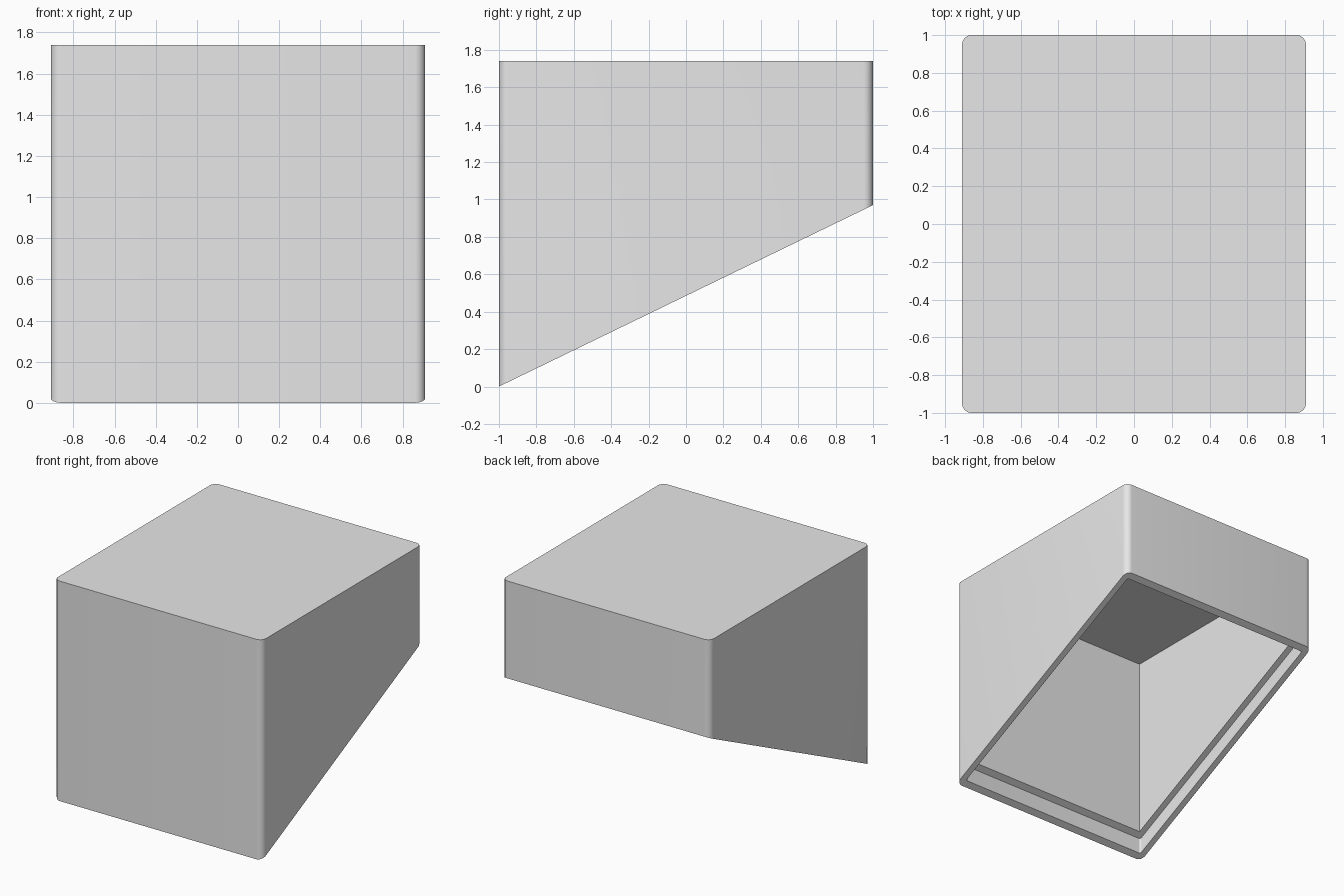
import bpy
import bmesh
from math import cos, sin, pi, radians

cube = bpy.data.objects.get("Cube")
if cube:
    bpy.data.objects.remove(cube, do_unlink=True)

HALF_X, HALF_Y, HEIGHT = 0.91, 1.0, 1.74
SLOPE = 0.97 / (2 * HALF_Y)
CORNER_STEPS = 8


def slanted(lift):
    return lambda y: lift + SLOPE * (y + HALF_Y)


def flat(z):
    return lambda y: z


def ring(bm, inset, radius, height):
    """Rounded rectangle of vertices, inset from the outer walls."""
    hx, hy = HALF_X - inset, HALF_Y - inset
    verts = []
    for quarter, (sx, sy) in enumerate(((1, 1), (-1, 1), (-1, -1), (1, -1))):
        for i in range(CORNER_STEPS + 1):
            a = (quarter + i / CORNER_STEPS) * pi / 2
            x = sx * (hx - radius) + radius * cos(a)
            y = sy * (hy - radius) + radius * sin(a)
            verts.append(bm.verts.new((x, y, height(y))))
    return verts


grey = bpy.data.materials.new("neutral grey")
grey.use_nodes = True
grey.diffuse_color = (0.8, 0.8, 0.8, 1)
grey.node_tree.nodes["Principled BSDF"].inputs["Base Color"].default_value = (0.8, 0.8, 0.8, 1)

bm = bmesh.new()
rings = [
    ring(bm, 0, 0.05, flat(HEIGHT)),         # top edge
    ring(bm, 0, 0.05, slanted(0)),           # rim, outside
    ring(bm, 0.05, 0.015, slanted(0)),       # rim, inside
    ring(bm, 0.05, 0.015, slanted(0.126)),   # ledge, outside
    ring(bm, 0.1, 0, slanted(0.126)),        # ledge, inside
    ring(bm, 0.1, 0, flat(1.635)),           # cavity ceiling
]

# Walls, rim, ledge and cavity between neighbouring rings
for upper, lower in zip(rings, rings[1:]):
    for i in range(len(upper)):
        j = (i + 1) % len(upper)
        bm.faces.new((upper[i], lower[i], lower[j], upper[j]))
bm.faces.new(rings[0])
bm.faces.new(rings[-1])

# Square cavity corners collapse to single edges
bmesh.ops.remove_doubles(bm, verts=bm.verts[:], dist=0.0005)
bmesh.ops.recalc_face_normals(bm, faces=bm.faces[:])

mesh = bpy.data.meshes.new("slanted_housing")
bm.to_mesh(mesh)
bm.free()
mesh.materials.append(grey)
housing = bpy.data.objects.new("slanted_housing", mesh)
bpy.context.collection.objects.link(housing)

bpy.context.view_layer.objects.active = housing
housing.select_set(True)
bpy.ops.object.shade_smooth_by_angle(angle=radians(30))
